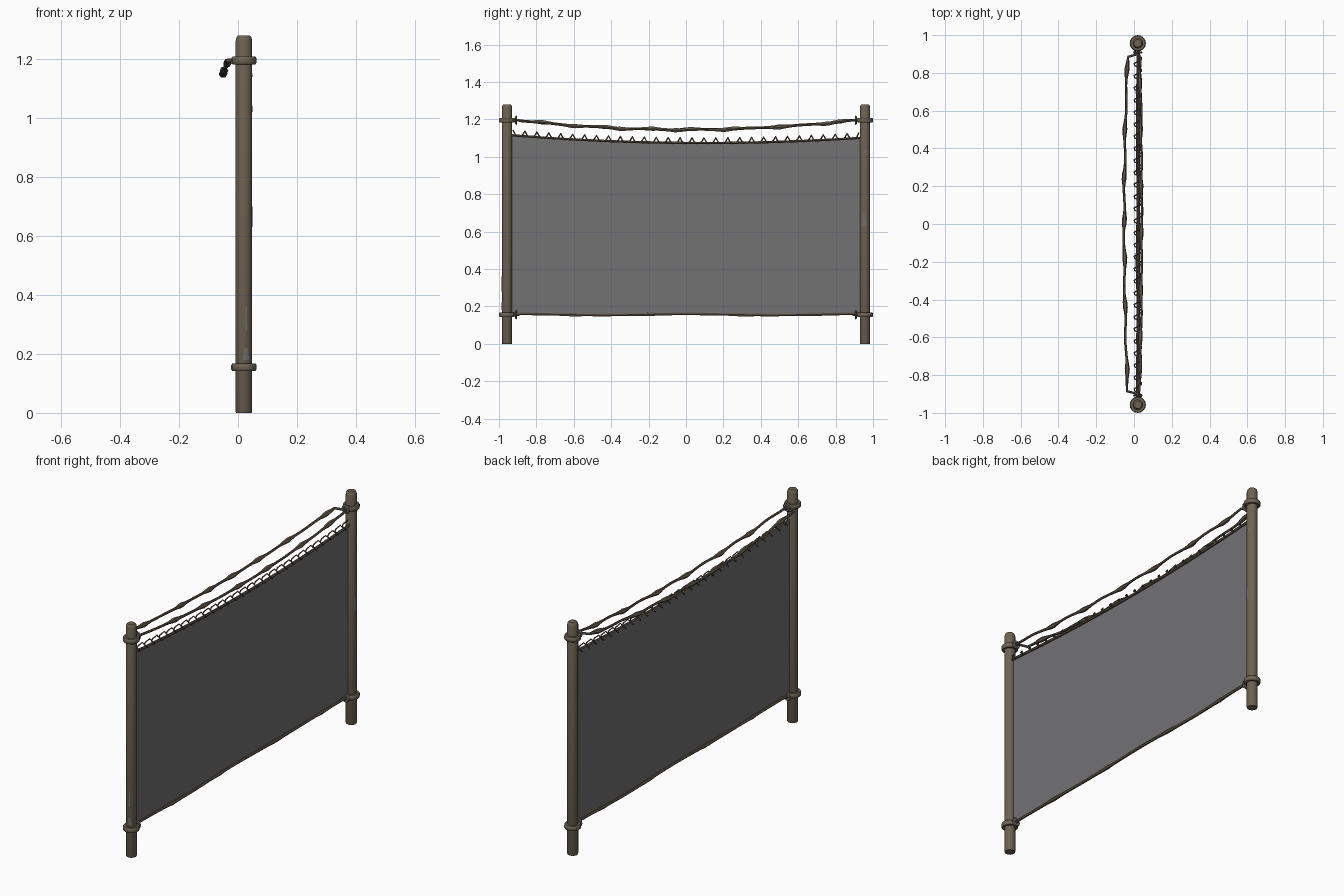
import bpy, bmesh, math
from mathutils import Vector

if "Cube" in bpy.data.objects:
    bpy.data.objects.remove(bpy.data.objects["Cube"])


def material(name, rgb):
    m = bpy.data.materials.new(name)
    m.diffuse_color = (*rgb, 1)
    m.use_nodes = True
    m.node_tree.nodes["Principled BSDF"].inputs["Base Color"].default_value = m.diffuse_color
    return m


WOOD = material("weathered_brown", (0.155, 0.125, 0.088))
ROPE = material("rope_brown", (0.125, 0.100, 0.072))
CLOTH = material("panel_grey", (0.170, 0.170, 0.175))
METAL = material("fitting_grey", (0.165, 0.158, 0.145))
PX, PY, PR = 0.02, 0.957, 0.028          # post axis and radius


def finish(name, bm, mat, smooth=True):
    me = bpy.data.meshes.new(name)
    bmesh.ops.recalc_face_normals(bm, faces=bm.faces)
    bm.to_mesh(me)
    bm.free()
    ob = bpy.data.objects.new(name, me)
    bpy.context.collection.objects.link(ob)
    me.materials.append(mat)
    if smooth:
        bpy.context.view_layer.objects.active = ob
        ob.select_set(True)
        bpy.ops.object.shade_smooth_by_angle(angle=math.radians(40))
        ob.select_set(False)
    return ob


def lathe(name, profile, loc, mat, sides=16, axis='Z', closed=False):
    """Revolve (radius, height) points around an axis."""
    bm = bmesh.new()
    rings = []
    for r, h in profile:
        ring = []
        for i in range(sides):
            a = 2 * math.pi * i / sides
            u, v = r * math.cos(a), r * math.sin(a)
            p = (u, v, h) if axis == 'Z' else (u, h, v)
            ring.append(bm.verts.new(Vector(p) + Vector(loc)))
        rings.append(ring)
    pairs = list(zip(rings, rings[1:]))
    if closed:
        pairs.append((rings[-1], rings[0]))
    else:
        bm.faces.new(rings[0])
        bm.faces.new(rings[-1])
    for a, b in pairs:
        for i in range(sides):
            j = (i + 1) % sides
            bm.faces.new((a[i], a[j], b[j], b[i]))
    return finish(name, bm, mat)


def tube(name, pts, radii, mat, sides=6):
    """Sweep a round section of varying radius along a path."""
    bm = bmesh.new()
    rings = []
    pts = [Vector(p) for p in pts]
    for k, p in enumerate(pts):
        t = (pts[min(k + 1, len(pts) - 1)] - pts[max(k - 1, 0)]).normalized()
        ref = Vector((0, 0, 1)) if abs(t.z) < 0.95 else Vector((1, 0, 0))
        u = t.cross(ref).normalized()
        w = t.cross(u)
        rings.append([bm.verts.new(p + radii[k] * (u * math.cos(a) + w * math.sin(a)))
                      for a in (2 * math.pi * i / sides for i in range(sides))])
    for a, b in zip(rings, rings[1:]):
        for i in range(sides):
            j = (i + 1) % sides
            bm.faces.new((a[i], a[j], b[j], b[i]))
    bm.faces.new(rings[0])
    bm.faces.new(rings[-1])
    return finish(name, bm, mat)


def wear_patch(name, side, angle, z0, z1, width):
    """Thin curved chip of bare material on a post."""
    bm = bmesh.new()
    rows = []
    for z, k in ((z0, 1.0), (z1, 0.5)):
        rows.append([bm.verts.new((PX + (PR + .001) * math.cos(angle + d * width * k),
                                   side * PY + (PR + .001) * math.sin(angle + d * width * k), z))
                     for d in (-1, 0, 1)])
    for i in range(2):
        bm.faces.new((rows[0][i], rows[0][i + 1], rows[1][i + 1], rows[1][i]))
    return finish(name, bm, METAL, False)


# Posts, collars and eyelets at both ends
for side, tag in ((-1, "front"), (1, "back")):
    lathe(tag + "_post", [(PR - .002, 0), (PR, .004), (PR, 1.262), (PR - .003, 1.274), (PR - .008, 1.28)],
          (PX, side * PY, 0), WOOD)
    for z, lvl in ((0.155, "lower"), (1.195, "upper")):
        lathe(f"{tag}_{lvl}_collar", [(.026, -.013), (.039, -.013), (.043, -.007),
                                      (.043, .007), (.039, .013), (.026, .013)],
              (PX, side * PY, z), WOOD, closed=True)
        lathe(f"{tag}_{lvl}_eyelet", [(.010, -.005), (.021, -.005), (.025, 0), (.021, .005), (.010, .005)],
              (PX, side * 0.908, z), METAL, 12, 'Y', True)
        tube(f"{tag}_{lvl}_link", [(PX, side * 0.93, z), (PX, side * 0.89, z)], [.008, .008], ROPE)

wear_patch("front_chip_low", -1, -1.3, 0.18, 0.22, 0.4)
wear_patch("front_chip_high", -1, -1.3, 0.28, 0.36, 0.15)
wear_patch("back_chip_low", 1, -0.2, 0.63, 0.70, 0.5)
wear_patch("back_chip_high", 1, 0, 1.02, 1.04, 0.5)


def edge_z(y):
    """Sagging top edge of the panel."""
    return 1.072 + 0.034 * (y / 0.93) ** 2 - 0.007 * y / 0.93


# Hanging panel
bm = bmesh.new()
N = 24
cols = []
for i in range(N + 1):
    y = -0.93 + 1.86 * i / N
    cols.append([bm.verts.new((PX, y, z)) for z in (0.155, edge_z(y))])
for a, b in zip(cols, cols[1:]):
    bm.faces.new((a[0], b[0], b[1], a[1]))
finish("panel", bm, CLOTH, False)


# Ropes with swollen twists
def bulge(y, centres, base, extra):
    return base + extra * max(math.exp(-((y - c) / 0.035) ** 2) for c in centres)


def hanging_rope(name, x_end, x_mid, centres, z_end, z_mid):
    pts, radii = [(PX, -0.90, 1.195)], [.006]
    for i in range(61):
        y = -0.885 + 1.77 * i / 60
        s = (y / 0.885) ** 2
        wob = 0.003 * math.sin(y * 23)
        pts.append((x_mid + (x_end - x_mid) * s + wob, y, z_mid + (z_end - z_mid) * s + wob * 0.5))
        radii.append(bulge(y, centres, .0065, .007))
    pts.append((PX, 0.90, 1.195))
    radii.append(.006)
    tube(name, pts, radii, ROPE)


hanging_rope("outer_rope", -0.034, -0.052, (-.77, -.43, -.18, .02, .25, .5, .82), 1.195, 1.147)
hanging_rope("inner_rope", 0.030, 0.040, (-.6, -.35, -.05, .2, .5, .75), 1.192, 1.143)

ys = [-0.93 + 1.86 * i / 40 for i in range(41)]
tube("bottom_rope", [(PX + .002 * math.sin(y * 9), y, 0.157 + .003 * math.cos(y * 7)) for y in ys],
     [bulge(y, (-.6, -.2, .3, .7), .008, .003) for y in ys], ROPE)
tube("top_edge_rope", [(PX + .006, y, edge_z(y) + .002) for y in ys], [.007] * 41, ROPE)

# Spiral lacing round the top edge, with pointed loops
pts = []
TURNS = 29
for k in range(TURNS * 6 + 1):
    a = 2 * math.pi * k / 6
    y = -0.925 + 1.85 * k / (TURNS * 6)
    tall = 0.030 if k % 6 == 0 else 0.0
    pts.append((PX + 0.021 * math.sin(a), y, edge_z(y) + max(tall, 0.002 + 0.017 * math.cos(a))))
tube("spiral_lacing", pts, [.0038] * len(pts), ROPE, 5)
